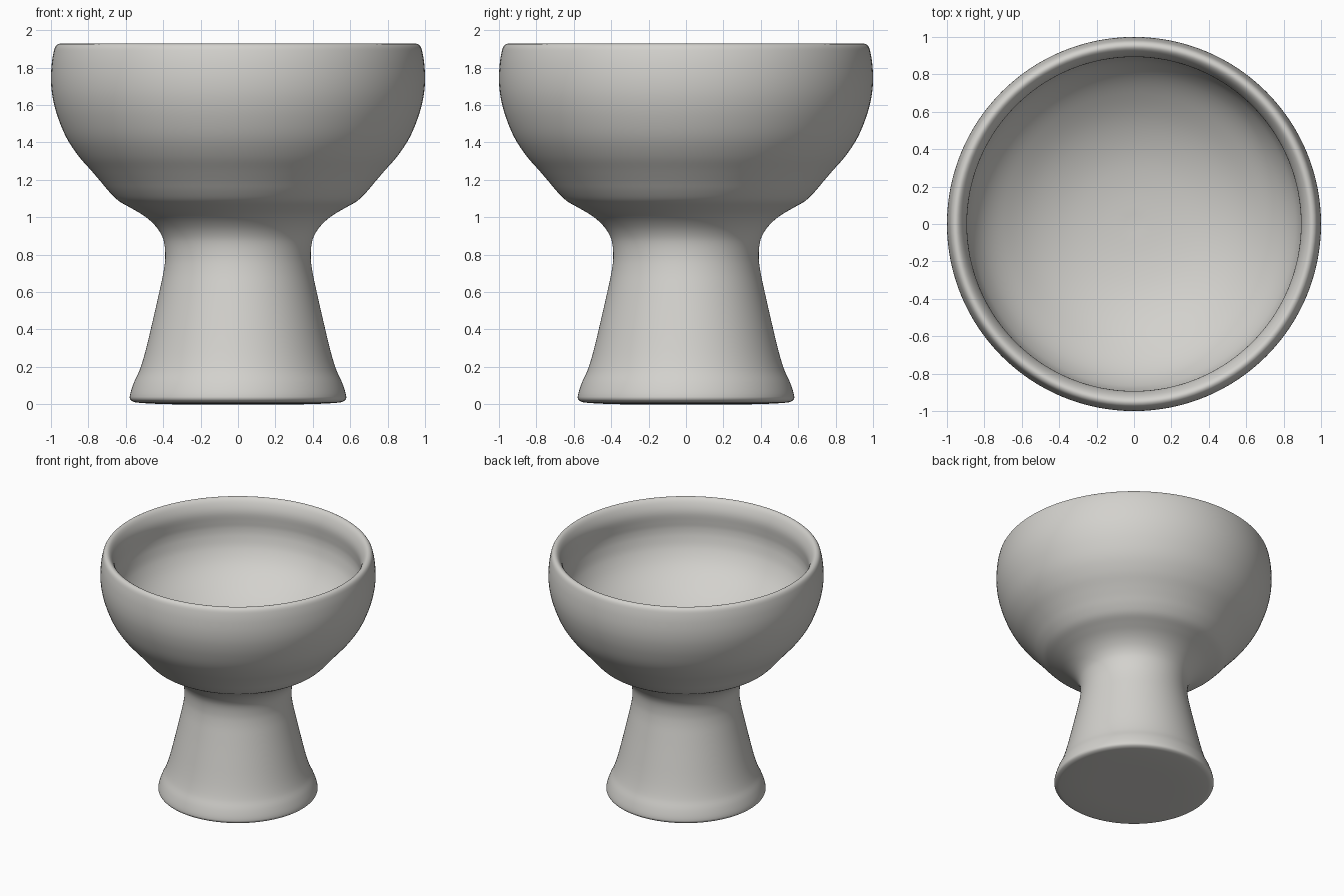
import bpy, bmesh, math
from mathutils import Vector

if "Cube" in bpy.data.objects:
    bpy.data.objects.remove(bpy.data.objects["Cube"])

SEGMENTS = 128
SUBSTEPS = 4

# (radius, height) from underside centre, up the outside, over the rim, down into the bowl
PROFILE = [
    (0, 0), (0.34, 0.0), (0.54, 0.009), (0.571, 0.02), (0.579, 0.04), (0.559, 0.11),
    (0.527, 0.18), (0.496, 0.28), (0.455, 0.45), (0.412, 0.64), (0.396, 0.72),
    (0.389, 0.79), (0.396, 0.87), (0.42, 0.925), (0.46, 0.973), (0.51, 1.013),
    (0.575, 1.051), (0.64, 1.089), (0.69, 1.138), (0.735, 1.192), (0.785, 1.25),
    (0.853, 1.328), (0.917, 1.425), (0.965, 1.54), (0.991, 1.64), (1.0, 1.73),
    (0.996, 1.82), (0.984, 1.89), (0.972, 1.918), (0.952, 1.928), (0.932, 1.918),
    (0.913, 1.89), (0.898, 1.85), (0.893, 1.81), (0.897, 1.75), (0.90, 1.70),
    (0.893, 1.64), (0.865, 1.55), (0.80, 1.45), (0.70, 1.36), (0.55, 1.265),
    (0.38, 1.20), (0.20, 1.167), (0, 1.155),
]


def smooth_curve(points, steps):
    """Smooth spline through the points, with tangents scaled to each span."""
    p = [Vector(q) for q in points]
    out = []
    for i in range(len(p) - 1):
        a, b = p[i], p[i + 1]
        before = p[i - 1] if i else a
        after = p[i + 2] if i + 2 < len(p) else b
        length = (b - a).length
        ta = (b - before).normalized() * length
        tb = (after - a).normalized() * length
        for k in range(steps):
            t = k / steps
            out.append(a * (2*t**3 - 3*t**2 + 1) + ta * (t**3 - 2*t**2 + t)
                       + b * (3*t**2 - 2*t**3) + tb * (t**3 - t**2))
    out.append(p[-1])
    return out


def lathe(name, points, material):
    bm = bmesh.new()
    bottom = bm.verts.new((0, 0, points[0].y))
    top = bm.verts.new((0, 0, points[-1].y))
    angles = [2 * math.pi * i / SEGMENTS for i in range(SEGMENTS)]
    rings = [[bm.verts.new((q.x * math.cos(a), q.x * math.sin(a), max(q.y, 0)))
              for a in angles] for q in points[1:-1]]
    for i in range(SEGMENTS):
        j = (i + 1) % SEGMENTS
        bm.faces.new((bottom, rings[0][j], rings[0][i]))
        bm.faces.new((top, rings[-1][i], rings[-1][j]))
        for low, high in zip(rings, rings[1:]):
            bm.faces.new((low[i], low[j], high[j], high[i]))
    bmesh.ops.recalc_face_normals(bm, faces=bm.faces)
    for f in bm.faces:
        f.smooth = True
    mesh = bpy.data.meshes.new(name)
    bm.to_mesh(mesh)
    bm.free()
    mesh.materials.append(material)
    obj = bpy.data.objects.new(name, mesh)
    bpy.context.collection.objects.link(obj)
    return obj


clay = bpy.data.materials.new("warm_grey_clay")
clay.diffuse_color = (0.65, 0.64, 0.61, 1)
clay.use_nodes = True
clay.node_tree.nodes["Principled BSDF"].inputs["Base Color"].default_value = clay.diffuse_color

# Footed bowl: flared foot, waisted stem and hollow cup in one turned piece
lathe("footed_bowl", smooth_curve(PROFILE, SUBSTEPS), clay)
